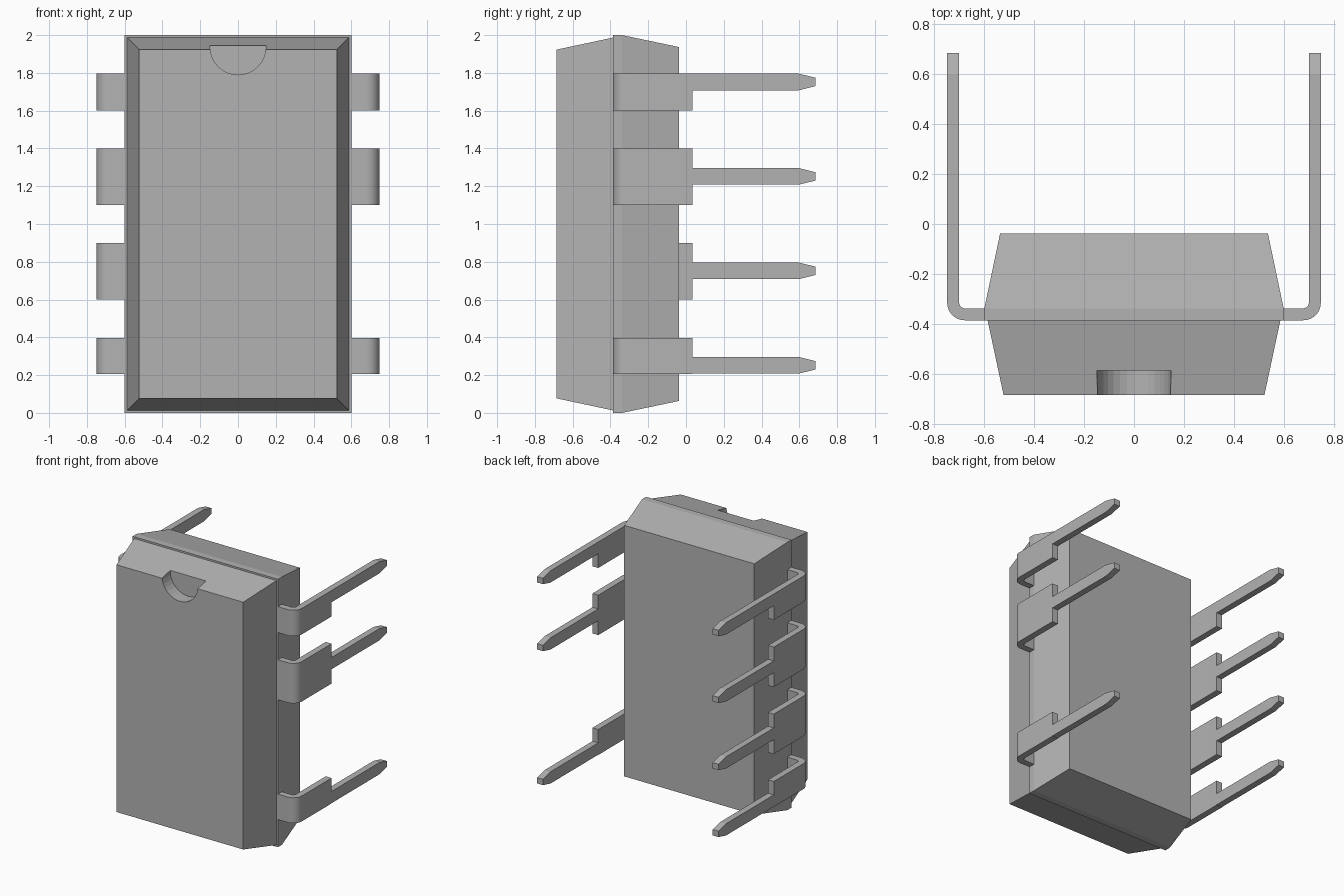
import bpy, bmesh, math

if "Cube" in bpy.data.objects:
    bpy.data.objects.remove(bpy.data.objects["Cube"])

# Dark grey finish shared by all parts
grey = bpy.data.materials.new("dark_grey")
grey.diffuse_color = (0.45, 0.45, 0.45, 1)
grey.use_nodes = True
grey.node_tree.nodes["Principled BSDF"].inputs["Base Color"].default_value = grey.diffuse_color


def loft(bm, rings, cap_start=True):
    """Skin a list of four-point rings and cap the ends."""
    loops = [[bm.verts.new(p) for p in ring] for ring in rings]
    for a, b in zip(loops, loops[1:]):
        for i in range(4):
            j = (i + 1) % 4
            bm.faces.new((a[i], a[j], b[j], b[i]))
    if cap_start:
        bm.faces.new(loops[0][::-1])
    bm.faces.new(loops[-1])


def finish(bm, name):
    bmesh.ops.recalc_face_normals(bm, faces=bm.faces)
    mesh = bpy.data.meshes.new(name)
    bm.to_mesh(mesh)
    bm.free()
    mesh.materials.append(grey)
    obj = bpy.data.objects.new(name, mesh)
    bpy.context.collection.objects.link(obj)
    return obj


# Chip body: rectangular sections (y, half width, half height) front to back
SECTIONS = [(-0.686, 0.523, 0.923), (-0.386, 0.587, 0.987),
            (-0.386, 0.6, 1.0), (-0.338, 0.6, 1.0), (-0.038, 0.537, 0.937)]
bm = bmesh.new()
loft(bm, [[(sx * w, y, 1 + sz * h)
           for sx, sz in ((-1, -1), (1, -1), (1, 1), (-1, 1))]
          for y, w, h in SECTIONS])
body = finish(bm, "chip_body")

# Half-round orientation notch at the top of the front face
bpy.ops.mesh.primitive_cylinder_add(vertices=32, radius=0.148, depth=0.3,
                                    location=(0, -0.588 - 0.15, 1.938),
                                    rotation=(math.pi / 2, 0, 0))
cutter = bpy.context.object
cutter.name = "notch_cutter"
cutter.hide_render = True
cutter.data.materials.append(grey)
mod = body.modifiers.new("notch", 'BOOLEAN')
mod.operation = 'DIFFERENCE'
mod.solver = 'EXACT'
mod.object = cutter
bpy.context.view_layer.objects.active = body
bpy.ops.object.modifier_apply(modifier=mod.name)
bpy.data.objects.remove(cutter)

# Bent leads: wide shoulder strip, then a narrow pin with a tapered tip
X_OUT, X_IN, Y_FRONT, Y_BACK = 0.749, 0.701, -0.386, -0.338
R_OUT, R_IN, BEND_STEPS = 0.07, 0.022, 10
SHOULDER_Y = 0.034


def lead(name, side, z0, z1, pin_z):
    cx, cy = X_OUT - R_OUT, Y_FRONT + R_OUT
    strip = [((0.599, Y_FRONT), (0.599, Y_BACK))]
    for i in range(BEND_STEPS + 1):
        a = -math.pi / 2 + i * math.pi / 2 / BEND_STEPS
        c, s = math.cos(a), math.sin(a)
        strip.append(((cx + R_OUT * c, cy + R_OUT * s),
                      (cx + R_IN * c, cy + R_IN * s)))
    strip.append(((X_OUT, SHOULDER_Y), (X_IN, SHOULDER_Y)))

    def ring(outer, inner, lo, hi):
        return [(side * outer[0], outer[1], lo), (side * outer[0], outer[1], hi),
                (side * inner[0], inner[1], hi), (side * inner[0], inner[1], lo)]

    bm = bmesh.new()
    loft(bm, [ring(o, i, z0, z1) for o, i in strip])
    pin = [(SHOULDER_Y, 0.044), (0.597, 0.044), (0.686, 0.022)]
    loft(bm, [ring((X_OUT, y), (X_IN, y), pin_z - h, pin_z + h)
              for y, h in pin], cap_start=False)
    return finish(bm, name)


# Rows from bottom to top: shoulder range and pin centre
ROWS = [(0.206, 0.396, 0.252), (0.601, 0.899, 0.752),
        (1.101, 1.399, 1.252), (1.602, 1.796, 1.752)]
leads = []
for side, label in ((1, "right"), (-1, "left")):
    for n, (z0, z1, pin_z) in enumerate(ROWS):
        if side == 1 and n == 1:
            continue  # this position is empty on the right side
        leads.append(lead(f"{label}_lead_{n + 1}", side, z0, z1, pin_z))

# Smooth only the bends
bpy.ops.object.select_all(action='DESELECT')
for obj in leads:
    obj.select_set(True)
bpy.context.view_layer.objects.active = leads[0]
bpy.ops.object.shade_smooth_by_angle(angle=math.radians(12))
